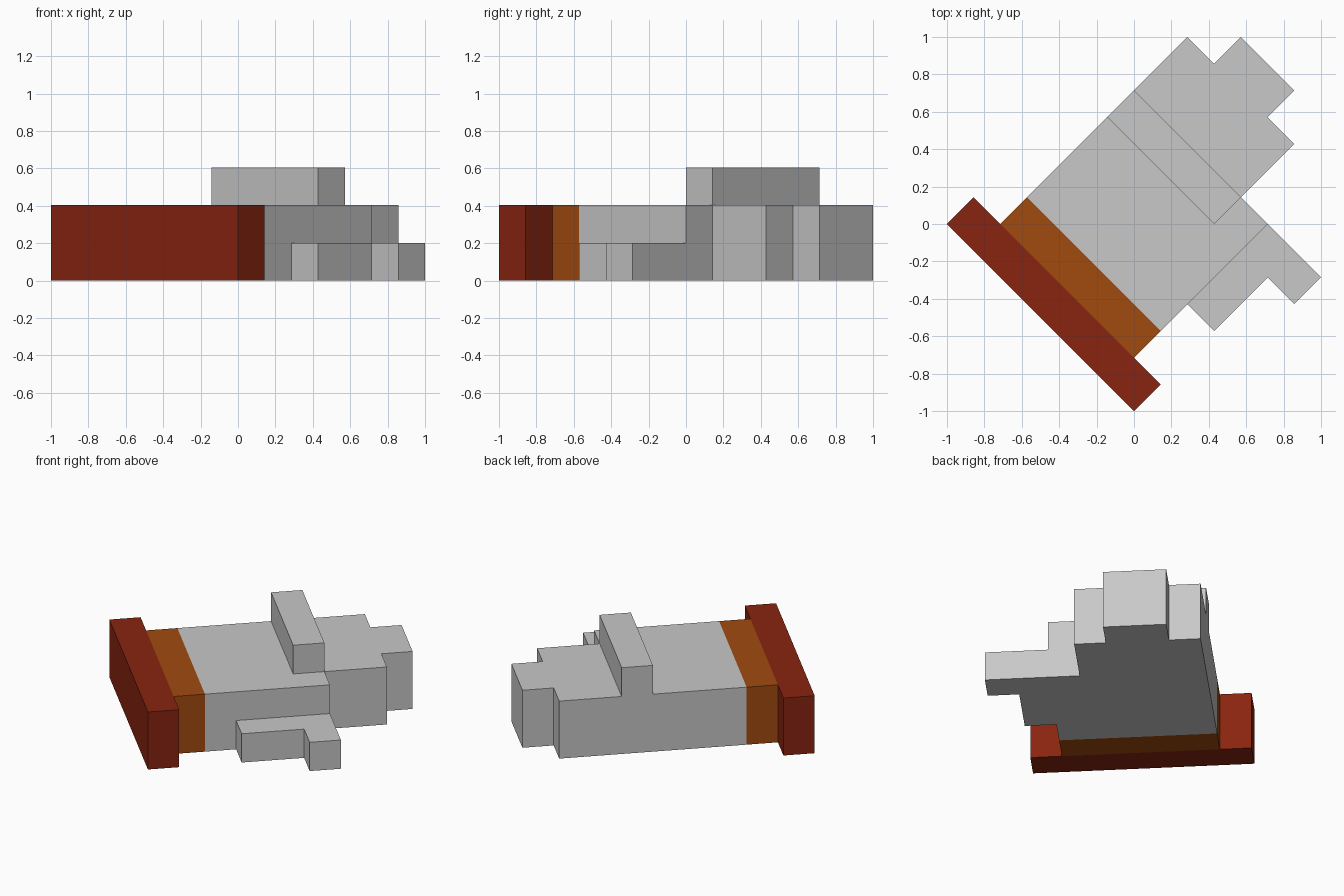
import bpy
import bmesh
from math import pi, sqrt

cube = bpy.data.objects.get("Cube")
if cube:
    bpy.data.objects.remove(cube, do_unlink=True)

CELL = sqrt(2) / 7  # everything sits on a block grid turned by 45 degrees


def material(name, colour):
    mat = bpy.data.materials.new(name)
    mat.use_nodes = True
    rgba = (*colour, 1)
    mat.diffuse_color = rgba
    bsdf = next(n for n in mat.node_tree.nodes if n.type == 'BSDF_PRINCIPLED')
    bsdf.inputs["Base Color"].default_value = rgba
    return mat


def prism(name, outline, bottom, top, mat):
    """Extrude a plan outline, given in grid cells, between two levels."""
    bm = bmesh.new()
    base = bm.faces.new([bm.verts.new((u * CELL, v * CELL, bottom * CELL))
                         for u, v in outline])
    grown = bmesh.ops.extrude_face_region(bm, geom=[base])
    verts = [g for g in grown["geom"] if isinstance(g, bmesh.types.BMVert)]
    bmesh.ops.translate(bm, verts=verts, vec=(0, 0, (top - bottom) * CELL))
    bmesh.ops.recalc_face_normals(bm, faces=bm.faces)
    mesh = bpy.data.meshes.new(name)
    bm.to_mesh(mesh)
    bm.free()
    mesh.materials.append(mat)
    obj = bpy.data.objects.new(name, mesh)
    obj.rotation_euler.z = pi / 4
    bpy.context.collection.objects.link(obj)
    return obj


def rect(u0, u1, v0, v1):
    return [(u0, v0), (u1, v0), (u1, v1), (u0, v1)]


grey = material("light grey", (0.578, 0.578, 0.578))
red = material("dark red", (0.25, 0.018, 0.005))
orange = material("burnt orange", (0.356, 0.069, 0.0045))

# Wide end plate and the band that joins it to the body
prism("end_plate", rect(-3.5, -2.5, -3.5, 3.5), 0, 2, red)
prism("joining_band", rect(-2.5, -1.5, -2.5, 2.5), 0, 2, orange)

# Main body with its stepped far end
prism("body", [(-1.5, -2.5), (2.5, -2.5), (2.5, -1.5), (4.5, -1.5),
               (4.5, -0.5), (5.5, -0.5), (5.5, 1.5), (4.5, 1.5),
               (4.5, 2.5), (-1.5, 2.5)], 0, 2, grey)

# Low stepped ledge along one side
prism("side_ledge", [(-0.5, -2.5), (-0.5, -3.5), (1.5, -3.5), (1.5, -4.5),
                     (2.5, -4.5), (2.5, -2.5)], 0, 1, grey)

# Raised bar across the top
prism("top_bar", rect(1.5, 2.5, -1.5, 2.5), 2, 3, grey)
